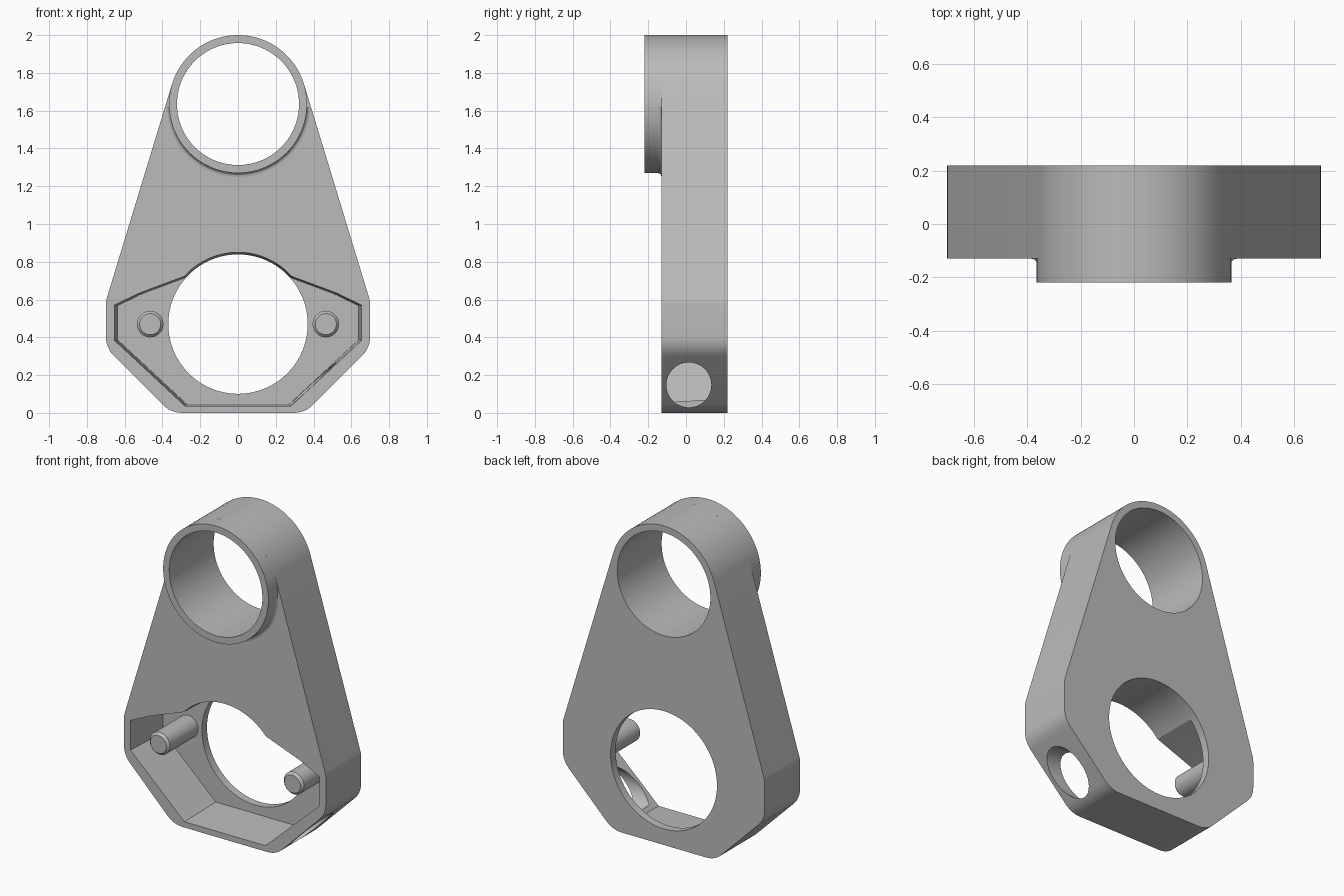
import bpy, bmesh
from math import sin, cos, tan, pi, radians, atan2, acos, hypot
from mathutils import Vector

cube = bpy.data.objects.get("Cube")
if cube:
    bpy.data.objects.remove(cube, do_unlink=True)

grey = bpy.data.materials.new("plain grey")
grey.use_nodes = True
grey.diffuse_color = (0.5, 0.5, 0.5, 1)
grey.node_tree.nodes["Principled BSDF"].inputs["Base Color"].default_value = (0.5, 0.5, 0.5, 1)

FRONT, BACK, TIP = -0.13, 0.22, -0.22
RING_Z, RING_R, BORE_R = 1.635, 0.365, 0.323
HOLE_Z, HOLE_R = 0.47, 0.369


def arc(cz, r, a0, a1, n):
    return [(r * cos(a0 + (a1 - a0) * i / n), cz + r * sin(a0 + (a1 - a0) * i / n))
            for i in range(n + 1)]


def circle(cx, cz, r, n=96):
    return [(cx + x, z) for x, z in arc(cz, r, 0, 2 * pi, n)[:-1]]


def rounded(a, corner, b, length, n=6):
    """Round a corner, starting the given length before it."""
    a, c, b = Vector(a), Vector(corner), Vector(b)
    p, q = c + (a - c).normalized() * length, c + (b - c).normalized() * length
    # a circular arc as a weighted quadratic curve
    w = cos((c - a).angle(b - c) / 2)
    out = []
    for i in range(n + 1):
        t = i / n
        k0, k1, k2 = (1 - t) ** 2, 2 * w * t * (1 - t), t * t
        out.append(tuple((p * k0 + c * k1 + q * k2) / (k0 + k1 + k2)))
    return out


def finish(name, bm):
    bmesh.ops.recalc_face_normals(bm, faces=bm.faces[:])
    mesh = bpy.data.meshes.new(name)
    bm.to_mesh(mesh)
    bm.free()
    mesh.materials.append(grey)
    obj = bpy.data.objects.new(name, mesh)
    bpy.context.collection.objects.link(obj)
    return obj


def loft(name, sections, chamfer=0, closed=True):
    """Join (y, outline) sections; cap the ends, or join last to first."""
    bm = bmesh.new()
    rows = [[bm.verts.new((x, y, z)) for x, z in pts] for y, pts in sections]
    n = len(rows[0])
    pairs = list(zip(rows, rows[1:])) + ([] if closed else [(rows[-1], rows[0])])
    for a, b in pairs:
        for i in range(n):
            j = (i + 1) % n
            bm.faces.new((a[i], a[j], b[j], b[i]))
    if closed:
        caps = [bm.faces.new(rows[0]), bm.faces.new(rows[-1])]
        if chamfer:
            bmesh.ops.bevel(bm, geom=list({e for f in caps for e in f.edges}),
                            offset=chamfer, segments=1, affect='EDGES', clamp_overlap=False)
    return finish(name, bm)


def activate(obj):
    bpy.ops.object.select_all(action='DESELECT')
    obj.select_set(True)
    bpy.context.view_layer.objects.active = obj


def cut(target, cutter):
    cutter.hide_render = True
    mod = target.modifiers.new("cut", 'BOOLEAN')
    mod.operation, mod.solver, mod.object = 'DIFFERENCE', 'EXACT', cutter
    activate(target)
    bpy.ops.object.modifier_apply(modifier=mod.name)
    bpy.data.objects.remove(cutter, do_unlink=True)


def mirrored(half):
    """Close an outline listed on +x from bottom to top."""
    return half + [(-x, z) for x, z in reversed(half) if x > 1e-5]


# Body outline: flat foot, sloped corners, sides tangent to the top ring
shoulder = (0.70, 0.59)
dx, dz = shoulder[0], shoulder[1] - RING_Z
tangent = atan2(dz, dx) + acos(RING_R / hypot(dx, dz))
top_arc = arc(RING_Z, RING_R, tangent, pi / 2, 28)
foot, knee = (0.355, 0), (0.70, 0.345)
half = (rounded((0, 0), foot, knee, 0.06) + rounded(foot, knee, shoulder, 0.06)
        + rounded(knee, shoulder, top_arc[0], 0.02, 3) + top_arc[:-1] + [(0, RING_Z + RING_R)])
outline = mirrored(half)
body = loft("body", [(FRONT, outline), (BACK, outline)], chamfer=0.014)

# Front pocket with slightly drafted walls
pocket_arc = arc(HOLE_Z, 0.38, atan2(0.25, 0.28), pi / 2, 20)
pocket = mirrored([(0.28, 0.036), (0.655, 0.385), (0.655, 0.57), (0.52, 0.635)]
                  + pocket_arc[:-1] + [(0, HOLE_Z + 0.38)])


def drafted(s):
    return [(x * s, HOLE_Z + (z - HOLE_Z) * s) for x, z in pocket]


FLOOR = 0.17
cut(body, loft("pocket_cutter", [(FRONT - 0.03, drafted(1.0025)), (FLOOR, drafted(0.974))]))

# Round openings: lower hole and upper bore
for name, z, r in (("hole_cutter", HOLE_Z, HOLE_R), ("bore_cutter", RING_Z, BORE_R)):
    start = 0 if name == "hole_cutter" else -0.4
    cut(body, loft(name, [(start, circle(0, z, r)), (0.4, circle(0, z, r))]))

# Sideways cable hole through the left lower slope
bm = bmesh.new()
bmesh.ops.create_cone(bm, cap_ends=True, segments=64, radius1=0.119, radius2=0.119, depth=0.6)
side = finish("side_hole_cutter", bm)
side.rotation_euler = (0, radians(90), 0)
side.location = (0.60, 0.015, 0.148)
bpy.context.view_layer.update()
cut(body, side)

# Collar of the top ring, standing out in front of the body
outer, inner = circle(0, RING_Z, RING_R, 112), circle(0, RING_Z, BORE_R, 112)
collar = loft("ring_collar", [(TIP, outer), (FRONT + 0.017, outer),
                              (FRONT + 0.017, inner), (TIP, inner)], closed=False)

# Small fillet where the collar meets the body
bm = bmesh.new()
rows = []
for i in range(4):
    a = pi / 2 * i / 3
    r, y = RING_R + 0.02 * (1 - sin(a)), FRONT - 0.02 * (1 - cos(a))
    rows.append([bm.verts.new((x, y, z)) for x, z in arc(RING_Z, r, radians(-3), radians(-177), 56)])
for a, b in zip(rows, rows[1:]):
    for i in range(len(a) - 1):
        bm.faces.new((a[i], a[i + 1], b[i + 1], b[i]))
fillet = finish("collar_fillet", bm)
# face the fillet outwards, to the front
if sum(f.normal.y for f in fillet.data.polygons) > 0:
    fillet.data.flip_normals()

# Two pins standing on the pocket floor
parts = [body, collar, fillet]
for name, x in (("left_pin", 0.465), ("right_pin", -0.465)):
    wide, tip = circle(x, HOLE_Z, 0.07, 40), circle(x, HOLE_Z, 0.056, 40)
    parts.append(loft(name, [(FRONT + 0.005, tip), (FRONT + 0.02, wide), (FLOOR + 0.01, wide)]))

for obj in parts:
    activate(obj)
    bpy.ops.object.shade_smooth_by_angle(angle=radians(25))
